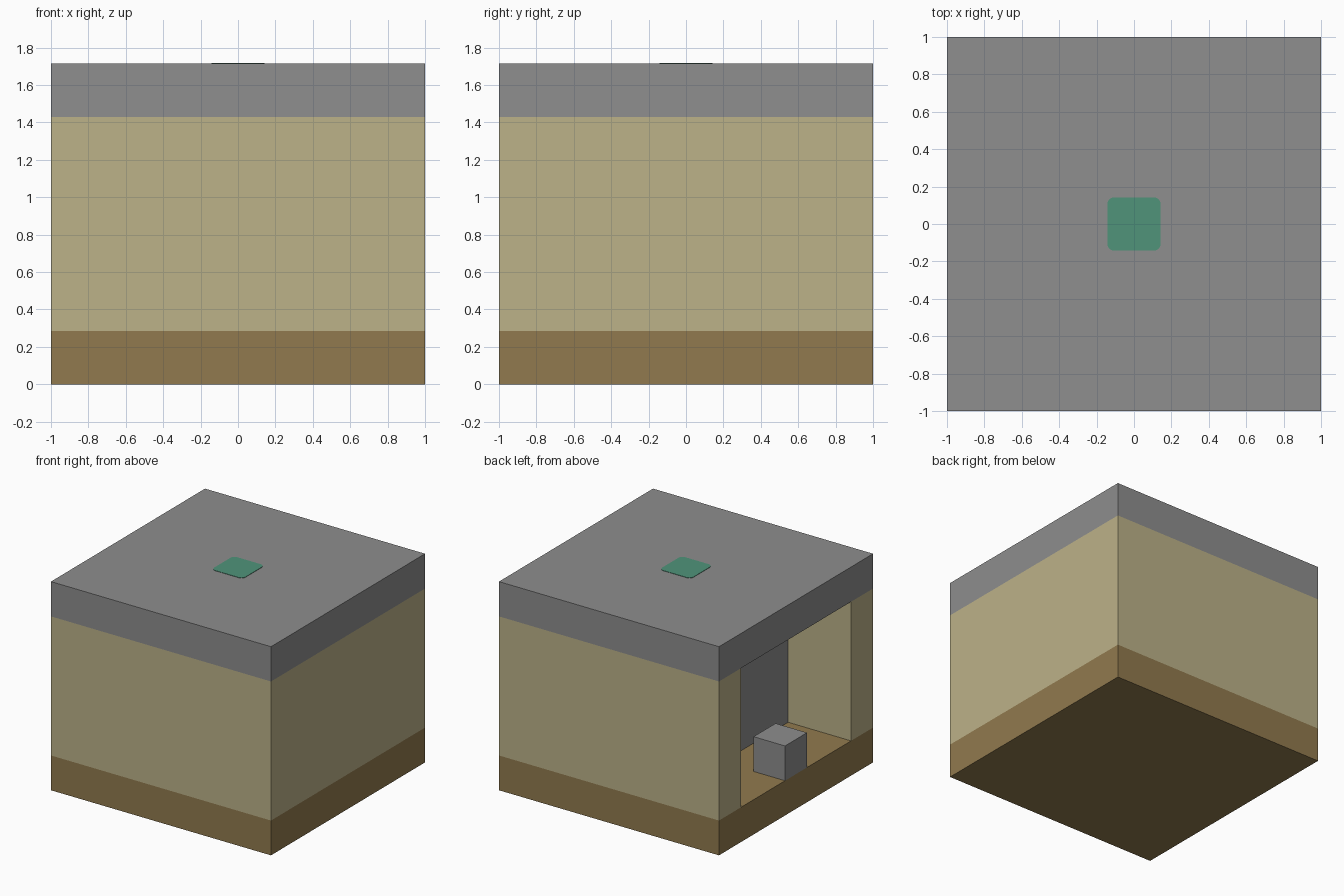
import bpy
import bmesh

cube = bpy.data.objects.get("Cube")
if cube:
    bpy.data.objects.remove(cube, do_unlink=True)

U = 2 / 7  # one block of the building grid


def material(name, rgb):
    linear = [((c / 255 + 0.055) / 1.055) ** 2.4 for c in rgb]
    mat = bpy.data.materials.new(name)
    mat.use_nodes = True
    mat.diffuse_color = (*linear, 1)
    mat.node_tree.nodes["Principled BSDF"].inputs["Base Color"].default_value = (*linear, 1)
    return mat


grey = material("stone_grey", (142, 142, 142))
sand = material("sand", (188, 178, 137))
brown = material("earth_brown", (145, 122, 78))
green = material("muted_green", (80, 148, 122))


def prism(name, outline, z0, z1, mat, corner=0):
    """Extrude a flat outline (in blocks) from z0 to z1, optionally rounding its corners."""
    bm = bmesh.new()
    face = bm.faces.new([bm.verts.new((x * U, y * U, z0 * U)) for x, y in outline])
    top = bmesh.ops.extrude_face_region(bm, geom=[face])["geom"]
    bmesh.ops.translate(bm, vec=(0, 0, (z1 - z0) * U),
                        verts=[v for v in top if isinstance(v, bmesh.types.BMVert)])
    if corner:
        uprights = [e for e in bm.edges if abs(e.verts[0].co.z - e.verts[1].co.z) > 1e-5]
        bmesh.ops.bevel(bm, geom=uprights, offset=corner * U, segments=5,
                        profile=0.5, affect='EDGES')
    bmesh.ops.recalc_face_normals(bm, faces=bm.faces)
    mesh = bpy.data.meshes.new(name)
    bm.to_mesh(mesh)
    bm.free()
    mesh.materials.append(mat)
    obj = bpy.data.objects.new(name, mesh)
    bpy.context.collection.objects.link(obj)
    return obj


def rect(x0, x1, y0, y1):
    return [(x0, y0), (x1, y0), (x1, y1), (x0, y1)]


H = 3.5   # half width
I = 2.5   # half width inside the walls

# Ground slab and roof slab
prism("ground_slab", rect(-H, H, -H, H), 0, 1, brown)
prism("roof_slab", rect(-H, H, -H, H), 5, 6, grey)

# Walls on three sides, open towards -x
prism("walls", [(-H, -H), (H, -H), (H, H), (-H, H),
                (-H, I), (I, I), (I, -I), (-H, -I)], 1, 5, sand)

# Stone partition at the back of the alcove, and the block in its doorway
prism("partition", rect(-1.5, -0.5, -I, I), 1, 5, grey)
prism("doorway_block", rect(-H, -I, -0.5, 0.5), 1, 2, grey)

# Thin rounded plate painted on the roof
prism("roof_plate", rect(-0.5, 0.5, -0.5, 0.5), 6, 6.01, green, corner=0.13)
